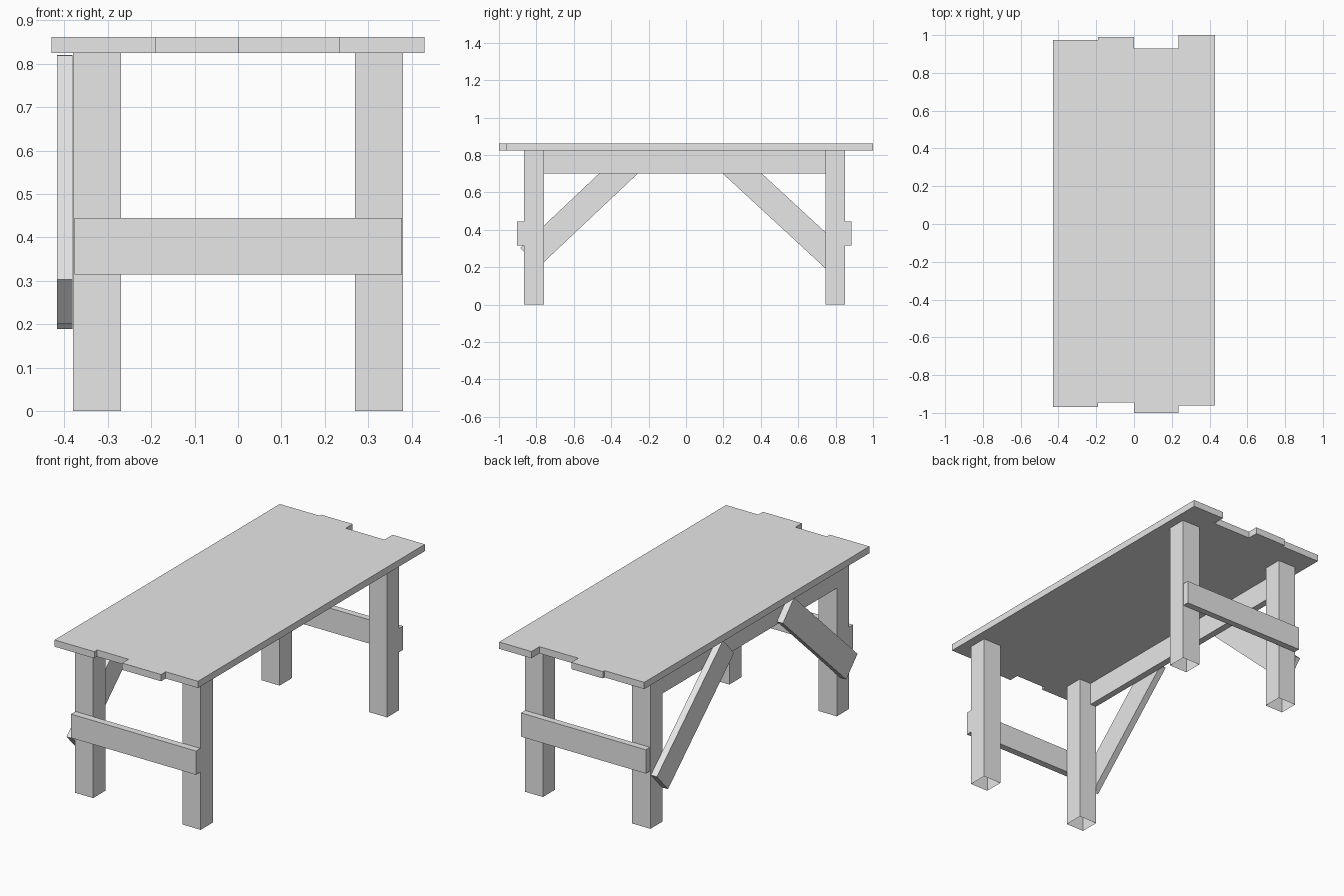
import bpy
import bmesh
from math import atan2, hypot
from mathutils import Matrix, Vector

cube = bpy.data.objects.get("Cube")
if cube:
    bpy.data.objects.remove(cube, do_unlink=True)

grey = bpy.data.materials.new("plain_grey")
grey.use_nodes = True
colour = (0.8, 0.8, 0.8, 1)
grey.diffuse_color = colour
grey.node_tree.nodes["Principled BSDF"].inputs["Base Color"].default_value = colour


def board(name, x, y, z, tilt=0, open_base=False):
    """Box spanning the x, y and z ranges, tilted about its own centre in the YZ plane."""
    spans = (x, y, z)
    centre = Vector([(a + b) / 2 for a, b in spans])
    size = Vector([b - a for a, b in spans])
    bm = bmesh.new()
    bmesh.ops.create_cube(bm, size=1)
    bmesh.ops.scale(bm, vec=size, verts=bm.verts)
    if open_base:
        base = [f for f in bm.faces if f.normal.z < -0.9]
        bmesh.ops.delete(bm, geom=base, context="FACES_ONLY")
    bmesh.ops.rotate(bm, matrix=Matrix.Rotation(tilt, 3, "X"), verts=bm.verts)
    mesh = bpy.data.meshes.new(name)
    bm.to_mesh(mesh)
    bm.free()
    mesh.materials.append(grey)
    obj = bpy.data.objects.new(name, mesh)
    obj.location = centre
    bpy.context.collection.objects.link(obj)
    return obj


def brace(name, foot, head, width):
    """Sloping board whose centre line runs from foot to head, both given as (y, z)."""
    dy, dz = head[0] - foot[0], head[1] - foot[1]
    cy, cz = (foot[0] + head[0]) / 2, (foot[1] + head[1]) / 2
    half = hypot(dy, dz) / 2
    board(name, (-0.417, -0.381), (cy - half, cy + half),
          (cz - width / 2, cz + width / 2), tilt=atan2(dz, dy))


# Table top planks with uneven ends
planks = [
    ((-0.43, -0.19), (-0.97, 0.975)),
    ((-0.19, 0.0), (-0.945, 0.99)),
    ((0.0, 0.235), (-1.0, 0.93)),
    ((0.235, 0.43), (-0.96, 1.0)),
]
for i, (x, y) in enumerate(planks):
    board(f"top_plank_{i + 1}", x, y, (0.825, 0.862))

# Legs, open underneath, and a cross rail on the outside of each pair
ends = {"front": ((-0.865, -0.76), (-0.903, -0.865)),
        "back": ((0.745, 0.85), (0.85, 0.886))}
for end, (leg_y, rail_y) in ends.items():
    board(f"{end}_left_leg", (0.27, 0.38), leg_y, (0, 0.825), open_base=True)
    board(f"{end}_right_leg", (-0.38, -0.27), leg_y, (0, 0.825), open_base=True)
    board(f"{end}_cross_rail", (-0.377, 0.378), rail_y, (0.315, 0.445))

# Apron along one side, flush with the legs
board("side_apron", (-0.38, -0.343), (-0.76, 0.745), (0.70, 0.825))

# Diagonal braces on the outside of the apron
brace("front_brace", (-0.837, 0.252), (-0.29, 0.768), 0.142)
brace("back_brace", (0.799, 0.241), (0.228, 0.768), 0.142)
